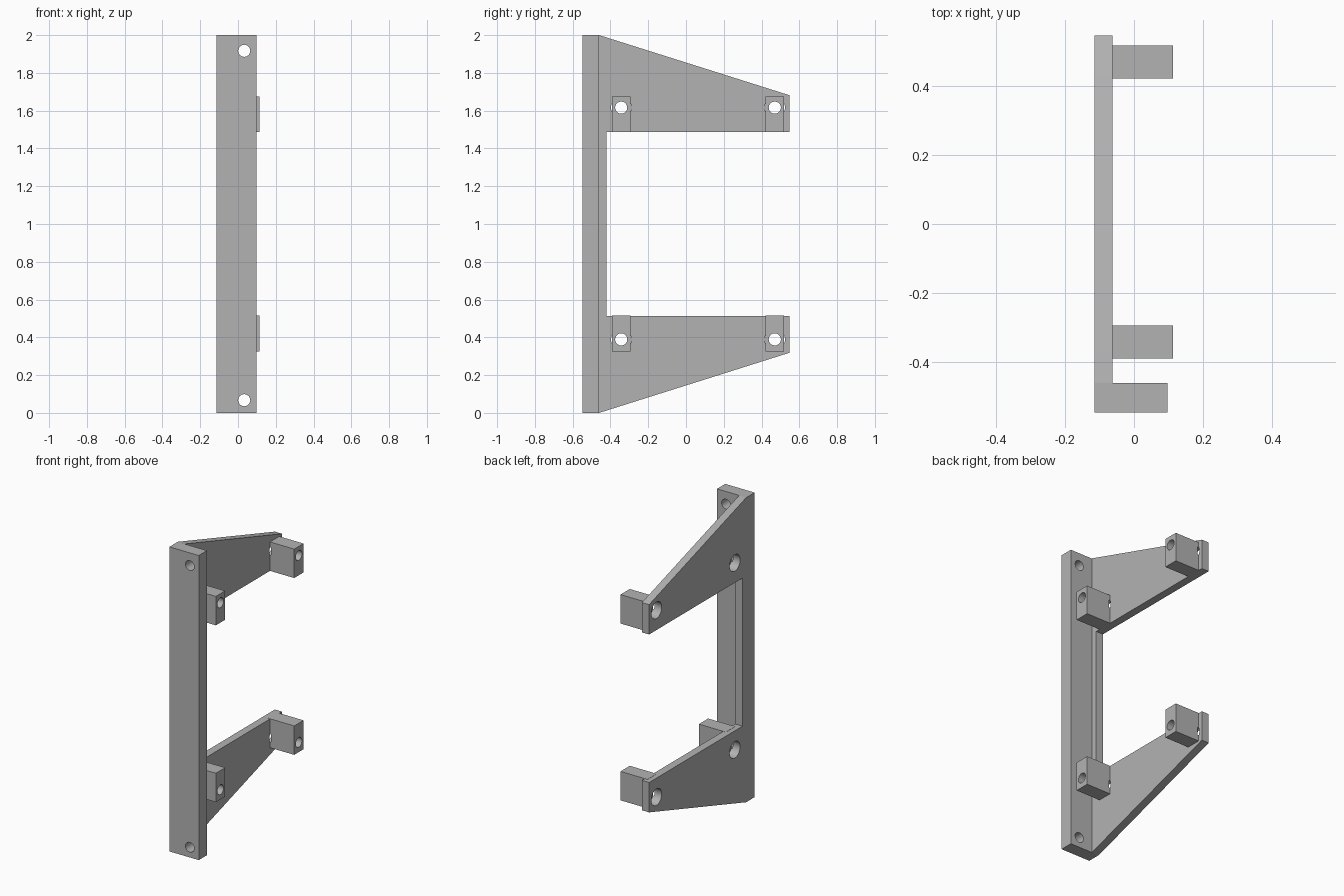
import bpy, bmesh, math
from mathutils import Matrix

old = bpy.data.objects.get("Cube")
if old:
    bpy.data.objects.remove(old, do_unlink=True)

grey = bpy.data.materials.new("plain grey")
grey.use_nodes = True
grey.diffuse_color = (0.45, 0.45, 0.45, 1)
grey.node_tree.nodes["Principled BSDF"].inputs["Base Color"].default_value = (0.45, 0.45, 0.45, 1)


def make_object(name, bm):
    bmesh.ops.recalc_face_normals(bm, faces=bm.faces)
    mesh = bpy.data.meshes.new(name)
    bm.to_mesh(mesh)
    bm.free()
    mesh.materials.append(grey)
    obj = bpy.data.objects.new(name, mesh)
    bpy.context.collection.objects.link(obj)
    return obj


def prism(name, outline, x0, x1):
    """Extrude a (y, z) outline from x0 to x1."""
    bm = bmesh.new()
    face = bm.faces.new([bm.verts.new((x0, y, z)) for y, z in outline])
    new = bmesh.ops.extrude_face_region(bm, geom=[face])["geom"]
    verts = [v for v in new if isinstance(v, bmesh.types.BMVert)]
    bmesh.ops.translate(bm, vec=(x1 - x0, 0, 0), verts=verts)
    return make_object(name, bm)


def box(name, x0, x1, y0, y1, z0, z1):
    return prism(name, [(y0, z0), (y1, z0), (y1, z1), (y0, z1)], x0, x1)


def cylinder(name, centre, radius, depth, axis):
    bm = bmesh.new()
    turn = Matrix.Rotation(math.pi / 2, 4, "Y" if axis == "X" else "X")
    bmesh.ops.create_cone(bm, cap_ends=True, segments=40, radius1=radius, radius2=radius,
                          depth=depth, matrix=Matrix.Translation(centre) @ turn)
    return make_object(name, bm)


def combine(target, tool, operation):
    mod = target.modifiers.new("combine", "BOOLEAN")
    mod.operation, mod.solver, mod.object = operation, "EXACT", tool
    bpy.context.view_layer.objects.active = target
    bpy.ops.object.modifier_apply(modifier=mod.name)
    bpy.data.objects.remove(tool, do_unlink=True)


LEFT, INNER = -0.115, -0.063
FRONT, BACK = -0.547, 0.547

# C-shaped side plate with two tapering arms
upper = [(FRONT, 2), (-0.46, 2), (BACK, 1.682), (BACK, 1.486), (-0.422, 1.486)]
lower = [(y, 2 - z) for y, z in reversed(upper)]
bracket = prism("bracket", upper + lower, LEFT, INNER)

# Upright front rail
combine(bracket, box("front_rail", LEFT, 0.098, FRONT, -0.462, 0, 2), "UNION")

# Mounting blocks on the arms
block_ys = (-0.343, 0.47)
for y in block_ys:
    for z0 in (0.325, 1.486):
        block = box("mounting_block", INNER - 0.02, 0.113, y - 0.048, y + 0.048, z0, z0 + 0.19)
        combine(bracket, block, "UNION")

# Screw holes through the blocks, with wide recesses in the plate
for y in block_ys:
    for z in (0.389, 1.616):
        combine(bracket, cylinder("screw_hole", (0, y, z), 0.032, 0.6, "X"), "DIFFERENCE")
        combine(bracket, cylinder("recess", (LEFT, y, z), 0.054, 0.12, "X"), "DIFFERENCE")

# Screw holes through the rail ends
for z in (0.067, 1.917):
    combine(bracket, cylinder("rail_hole", (0.033, -0.5, z), 0.032, 0.3, "Y"), "DIFFERENCE")

bpy.ops.object.select_all(action="DESELECT")
bracket.select_set(True)
bpy.context.view_layer.objects.active = bracket
bpy.ops.object.shade_smooth_by_angle(angle=math.radians(30))
